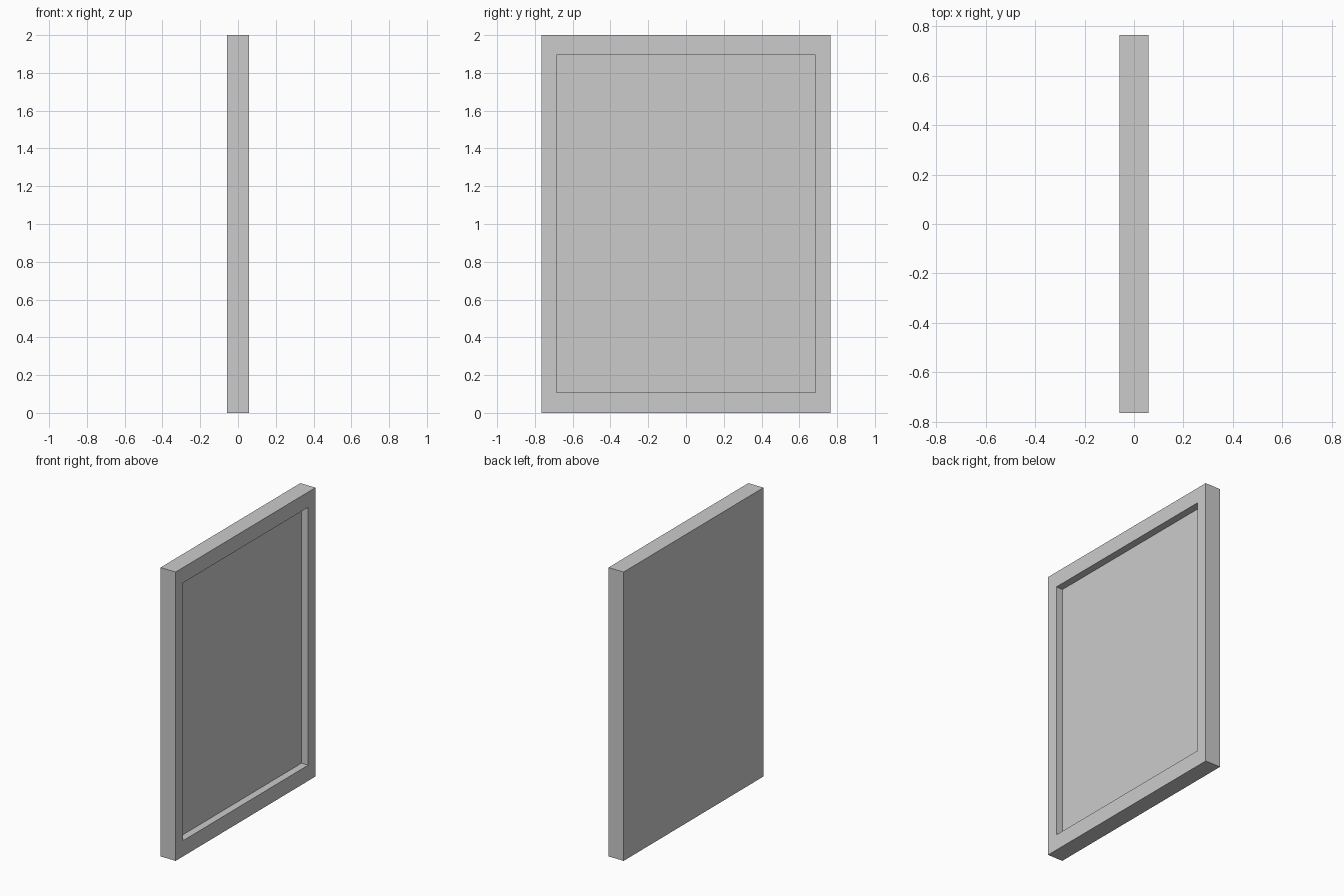
import bpy, bmesh
from mathutils import Matrix, Vector

if "Cube" in bpy.data.objects:
    bpy.data.objects.remove(bpy.data.objects["Cube"])

HALF_X, HALF_Y, HEIGHT = 0.058, 0.765, 2.0
OPEN_Y, OPEN_LOW, OPEN_HIGH = 0.685, 0.109, 1.894
DEPTH = 0.051

# Slab forming the panel and its border
bm = bmesh.new()
bmesh.ops.create_cube(bm, size=1.0, matrix=Matrix.Translation((0, 0, HEIGHT / 2))
                      @ Matrix.Diagonal((2 * HALF_X, 2 * HALF_Y, HEIGHT, 1)))

# Inset the right face to the opening outline
bm.normal_update()
face = max(bm.faces, key=lambda f: f.normal.x)
bmesh.ops.inset_region(bm, faces=[face], thickness=0.05)
for v in face.verts:
    v.co.y = OPEN_Y if v.co.y > 0 else -OPEN_Y
    v.co.z = OPEN_HIGH if v.co.z > HEIGHT / 2 else OPEN_LOW

# Push the panel back, leaving straight recess walls
panel = bmesh.ops.extrude_discrete_faces(bm, faces=[face])["faces"][0]
bmesh.ops.translate(bm, verts=panel.verts[:], vec=Vector((-DEPTH, 0, 0)))
bmesh.ops.recalc_face_normals(bm, faces=bm.faces)

mesh = bpy.data.meshes.new("framed_panel")
bm.to_mesh(mesh)
bm.free()
bpy.context.collection.objects.link(bpy.data.objects.new("framed_panel", mesh))
